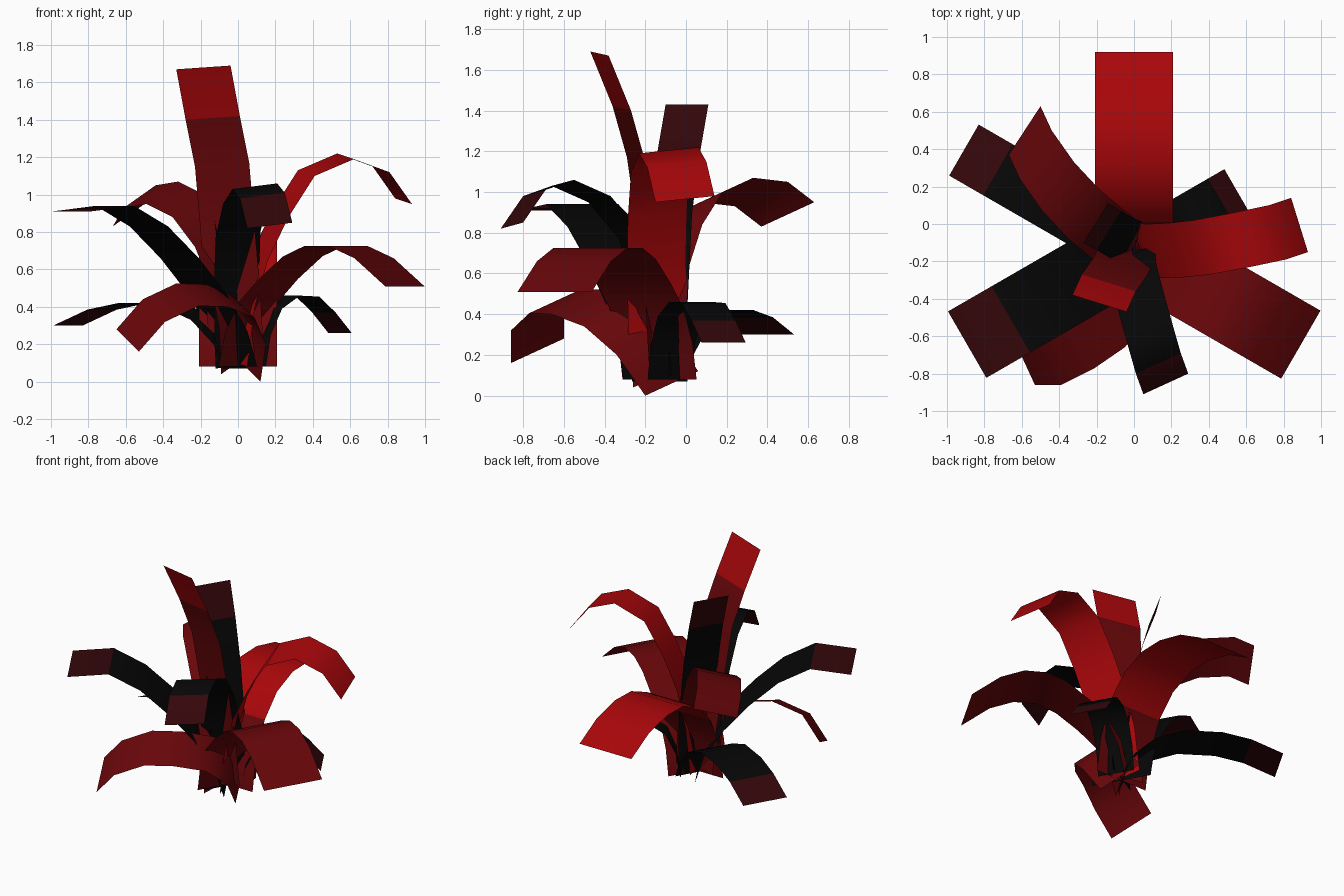
import bpy
import math
from mathutils import Vector

cube = bpy.data.objects.get("Cube")
if cube:
    bpy.data.objects.remove(cube, do_unlink=True)


def make_material(name, colour):
    mat = bpy.data.materials.new(name)
    mat.use_nodes = True
    rgba = (*colour, 1.0)
    mat.diffuse_color = rgba
    bsdf = mat.node_tree.nodes["Principled BSDF"]
    bsdf.inputs["Base Color"].default_value = rgba
    bsdf.inputs["Roughness"].default_value = 0.8
    return mat


red = make_material("bright red", (0.4, 0.002, 0.003))
dark_red = make_material("dark red", (0.14, 0.002, 0.003))
maroon = make_material("maroon", (0.034, 0.002, 0.003))
black = make_material("black", (0.002, 0.002, 0.002))

CROWN = Vector((0, -0.13, 0))


def make_leaf(name, edge, across, body, tip=None, tip_segments=1):
    """Sweep an edge line, listed from root to tip, along the leaf's width."""
    across = Vector(across)
    verts = []
    for point in edge:
        verts += [Vector(point), Vector(point) + across]
    segments = len(edge) - 1
    faces = [(2 * i, 2 * i + 2, 2 * i + 3, 2 * i + 1) for i in range(segments)]
    mesh = bpy.data.meshes.new(name)
    mesh.from_pydata(verts, [], faces)
    mesh.materials.append(body)
    if tip:
        mesh.materials.append(tip)
        for poly in mesh.polygons[segments - tip_segments:]:
            poly.material_index = 1
    mesh.shade_smooth()
    obj = bpy.data.objects.new(name, mesh)
    bpy.context.collection.objects.link(obj)
    return obj


def make_radial_leaf(name, angle, width, profile, *colours):
    """Upright leaf: profile of (radius, height) turned about the crown."""
    a = math.radians(angle)
    out = Vector((math.cos(a), math.sin(a), 0))
    across = Vector((-out.y, out.x, 0)) * width
    edge = [CROWN + out * r + Vector((0, 0, z)) - across / 2 for r, z in profile]
    return make_leaf(name, edge, across, *colours)


# Level leaves, spaced by sixths of a turn, all rising from the crown
make_radial_leaf("back_leaf", 90, 0.415,
                 [(0, .08), (.04, .32), (.14, .55), (.28, .7), (.46, .775),
                  (.64, .78), (.85, .73), (1.05, .62)], dark_red, red, 5)
make_radial_leaf("front_left_leaf", -30, 0.42,
                 [(0, .08), (.04, .26), (.13, .43), (.25, .55), (.4, .67),
                  (.53, .725), (.68, .725), (.84, .66), (1.03, .51)], dark_red)
make_radial_leaf("front_right_leaf", 210, 0.41,
                 [(0, .08), (.06, .27), (.19, .47), (.36, .66), (.55, .83),
                  (.76, .94), (1.03, .91)], black, maroon)
make_radial_leaf("low_right_leaf", 150, 0.315,
                 [(0, .07), (.06, .2), (.2, .33), (.4, .41), (.65, .42),
                  (.84, .385), (1.05, .3)], black, maroon)
make_radial_leaf("low_left_leaf", 30, 0.25,
                 [(.1, .08), (.13, .25), (.2, .39), (.31, .46), (.43, .455),
                  (.53, .37), (.63, .26)], black, maroon)

# Tilted leaves
make_leaf("high_left_leaf",
          [(.05, -.28, .08), (.09, -.285, .4), (.16, -.29, .65), (.27, -.285, .88),
           (.41, -.27, 1.1), (.62, -.23, 1.19), (.81, -.19, 1.12), (.93, -.15, .95)],
          (-.09, .29, .03), red)
make_leaf("high_front_leaf",
          [(.12, -.07, .1), (.11, -.11, .5), (.12, -.22, .8), (.16, -.37, .98),
           (.21, -.55, 1.06), (.25, -.69, 1.01), (.29, -.8, .85)],
          (-.24, -.11, -.03), black, maroon)
make_leaf("low_front_leaf",
          [(.12, -.2, 0), (.15, -.34, .2), (.09, -.5, .34), (-.05, -.66, .4),
           (-.21, -.77, .405), (-.39, -.86, .32), (-.53, -.86, .16)],
          (-.12, .26, .12), dark_red)
make_leaf("high_back_leaf",
          [(.08, .0, .16), (.07, .0, .4), (.03, .01, .62), (-.06, .08, .84),
           (-.18, .18, 1.0), (-.32, .33, 1.07), (-.44, .5, 1.05), (-.5, .63, .95)],
          (-.17, -.26, -.12), dark_red)
make_leaf("tall_front_leaf",
          [(-.15, -.09, .1), (-.17, -.11, .45), (-.2, -.15, .8), (-.23, -.2, 1.15),
           (-.28, -.27, 1.4), (-.33, -.38, 1.67)],
          (.29, -.09, .02), dark_red, red)
make_leaf("tall_right_leaf",
          [(-.06, -.22, .1), (-.08, -.2, .5), (-.13, -.18, .9), (-.2, -.14, 1.2),
           (-.27, -.1, 1.43)],
          (.13, .21, 0), black, maroon)
